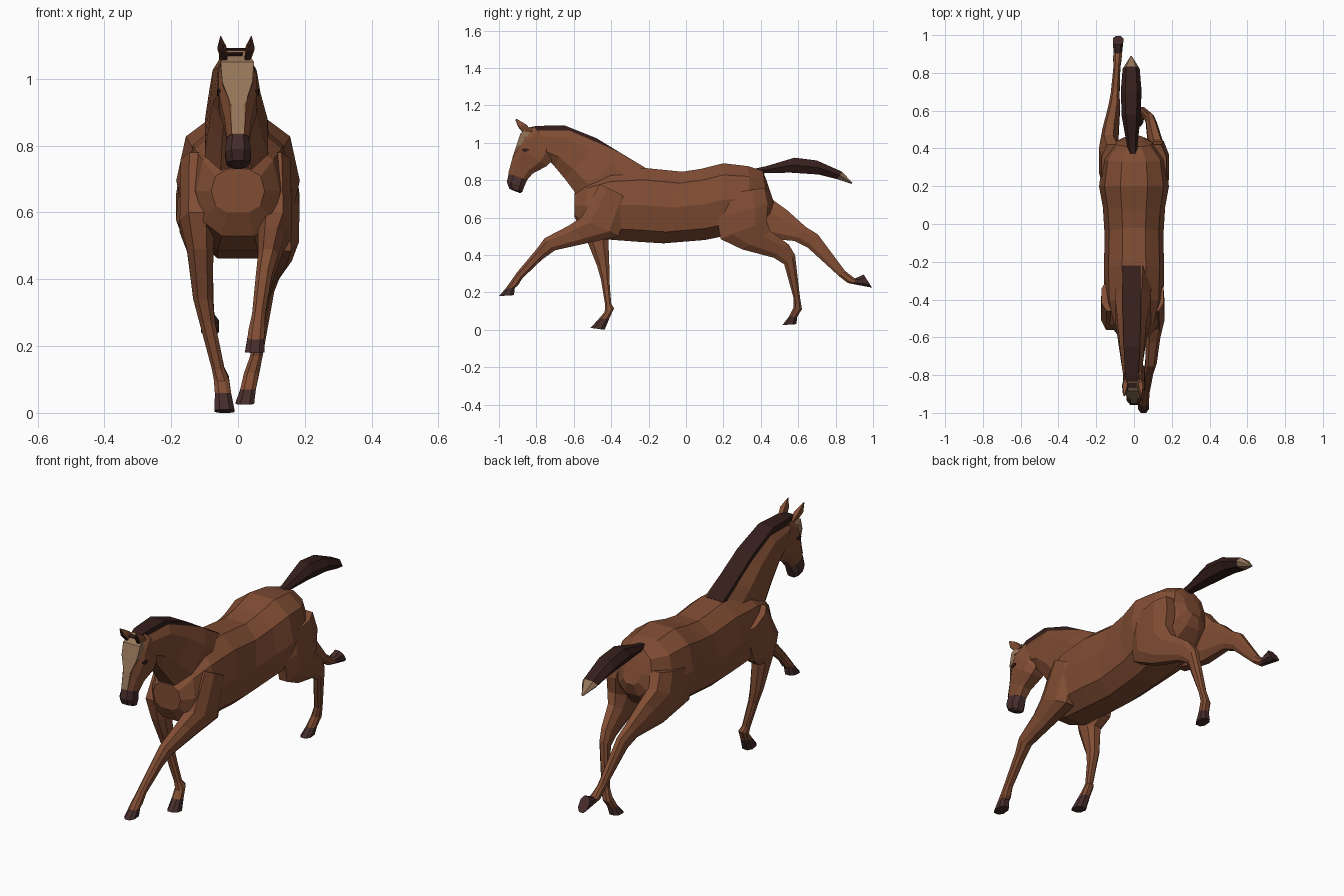
import bpy, bmesh, math
from mathutils import Vector


def material(name, rgb):
    m = bpy.data.materials.new(name)
    m.diffuse_color = (*rgb, 1)
    return m


COAT = material("coat", (0.22, 0.075, 0.034))
DARK = material("dark_hair", (0.035, 0.013, 0.011))
HOOF = material("hoof", (0.06, 0.026, 0.024))
TAN = material("tan", (0.30, 0.18, 0.10))


def loft(name, rings, mat, n=8, p=0.8):
    """Skin rings (x, half_width, y1, z1, y2, z2): each spans two side-view outline points."""
    bm = bmesh.new()
    loops = []
    for x, w, y1, z1, y2, z2 in rings:
        a, b = Vector((x, y1, z1)), Vector((x, y2, z2))
        mid, half = (a + b) / 2, (a - b) / 2
        loop = []
        for i in range(n):
            t = 2 * math.pi * (i + 0.5) / n
            c, s = math.cos(t), math.sin(t)
            c = math.copysign(abs(c) ** p, c) if abs(c) > 1e-6 else 0
            s = math.copysign(abs(s) ** p, s) if abs(s) > 1e-6 else 0
            if p:  # flattest sides reach the outline exactly
                c /= math.cos(math.pi / n) ** p
            loop.append(bm.verts.new(mid + half * c + Vector((w * s, 0, 0))))
        loops.append(loop)
    for l, m in zip(loops, loops[1:]):
        for i in range(n):
            j = (i + 1) % n
            bm.faces.new((l[i], l[j], m[j], m[i]))
    bm.faces.new(loops[0])
    bm.faces.new(loops[-1])
    bmesh.ops.recalc_face_normals(bm, faces=bm.faces)
    me = bpy.data.meshes.new(name)
    bm.to_mesh(me)
    bm.free()
    me.materials.append(mat)
    ob = bpy.data.objects.new(name, me)
    bpy.context.collection.objects.link(ob)
    return ob


def leg(name, rings):
    """Leg whose last two rings form the hoof."""
    loft(name, rings[:-1], COAT, 8)
    loft(name + "_hoof", rings[-2:], HOOF, 8)


# Trunk from chest to rump
loft("body", [
    (0, .08, -.595, .73, -.595, .60),
    (0, .125, -.52, .80, -.56, .53),
    (0, .155, -.40, .85, -.45, .485),
    (0, .16, -.22, .865, -.25, .47),
    (0, .155, -.02, .845, -.12, .462),
    (0, .165, .08, .86, .10, .48),
    (0, .185, .20, .89, .20, .50),
    (0, .165, .33, .875, .36, .53),
    (0, .10, .41, .85, .45, .62),
    (0, .05, .43, .80, .47, .68)], COAT, 10)

# Neck and head
loft("neck", [
    (0, .10, -.20, .855, -.55, .60),
    (-.005, .10, -.33, .93, -.59, .73),
    (-.01, .082, -.46, 1.01, -.65, .81),
    (-.01, .07, -.62, 1.08, -.70, .87),
    (-.008, .055, -.80, 1.075, -.75, .92)], COAT)
loft("head", [
    (-.005, .048, -.81, 1.085, -.72, .98),
    (-.002, .060, -.885, 1.045, -.72, .90),
    (0, .060, -.905, .98, -.745, .875),
    (0, .043, -.93, .90, -.82, .835),
    (0, .035, -.948, .835, -.85, .80)], COAT, 8, 0.65)
loft("muzzle", [
    (0, .035, -.948, .835, -.85, .80),
    (0, .042, -.958, .79, -.865, .765),
    (0, .036, -.945, .755, -.875, .738),
    (0, .022, -.925, .745, -.885, .73)], HOOF)
loft("face_blaze", [
    (-.004, .030, -.835, 1.085, -.81, 1.05),
    (-.002, .050, -.885, 1.050, -.86, 1.03),
    (-.002, .045, -.905, .99, -.87, .98),
    (0, .020, -.928, .92, -.90, .91),
    (0, .018, -.950, .837, -.92, .83)], TAN, 4, 0)

# Ears and eyes, one pair each
for side, s in (("left", -1), ("right", 1)):
    o = -.006
    loft(side + "_ear", [
        (o + s * .034, .014, -.865, 1.055, -.82, 1.06),
        (o + s * .042, .018, -.892, 1.085, -.855, 1.098),
        (o + s * .046, .002, -.912, 1.128, -.906, 1.128)], COAT, 4, 1)
    loft(side + "_ear_inner", [
        (o + s * .034, .010, -.873, 1.055, -.85, 1.06),
        (o + s * .042, .012, -.898, 1.085, -.87, 1.092),
        (o + s * .046, .002, -.912, 1.122, -.906, 1.122)], DARK, 4, 1)
    loft(side + "_eye", [
        (s * .054, .010, -.878, .965, -.872, .955),
        (s * .055, .012, -.860, .970, -.858, .950),
        (s * .054, .009, -.840, .966, -.838, .960)], DARK, 4, 1)

# Mane strip along the crest
loft("mane", [
    (-.012, .050, -.22, .868, -.22, .84),
    (-.012, .050, -.34, .940, -.32, .90),
    (-.012, .048, -.48, 1.025, -.46, .98),
    (-.012, .043, -.65, 1.093, -.63, 1.05),
    (-.012, .036, -.80, 1.090, -.79, 1.05),
    (-.010, .022, -.865, 1.075, -.84, 1.05)], DARK, 4, 0)

# Tail streaming backwards with a pale tip
tail = [
    (-.005, .02, .36, .86, .36, .83),
    (-.010, .03, .43, .875, .43, .838),
    (-.015, .05, .58, .92, .56, .84),
    (-.015, .055, .70, .905, .71, .83),
    (-.015, .045, .835, .845, .81, .805),
    (-.015, .004, .89, .785, .885, .78)]
loft("tail", tail[:-1], DARK, 6)
loft("tail_tip", tail[-2:], TAN, 6)

# Four legs, each in its own galloping pose
leg("right_front_leg", [
    (.105, .055, -.46, .78, -.30, .70),
    (.110, .055, -.56, .60, -.36, .50),
    (.100, .042, -.63, .555, -.52, .465),
    (.090, .032, -.755, .49, -.70, .425),
    (.078, .026, -.80, .43, -.77, .375),
    (.062, .021, -.905, .305, -.875, .275),
    (.056, .026, -.94, .255, -.90, .235),
    (.053, .027, -.965, .22, -.915, .225),
    (.050, .031, -1.0, .18, -.92, .185)])
leg("left_front_leg", [
    (-.120, .055, -.46, .78, -.30, .70),
    (-.122, .056, -.56, .60, -.36, .52),
    (-.113, .042, -.535, .49, -.415, .48),
    (-.105, .031, -.475, .34, -.41, .34),
    (-.092, .025, -.455, .27, -.41, .27),
    (-.060, .020, -.432, .13, -.40, .14),
    (-.050, .024, -.435, .095, -.385, .115),
    (-.045, .026, -.465, .06, -.41, .06),
    (-.040, .032, -.51, .01, -.435, .0)])
leg("right_hind_leg", [
    (.115, .060, .17, .72, .42, .76),
    (.130, .058, .165, .60, .44, .67),
    (.135, .050, .185, .485, .43, .585),
    (.122, .042, .30, .43, .45, .53),
    (.095, .031, .47, .385, .55, .455),
    (.085, .025, .525, .35, .583, .40),
    (.055, .020, .575, .17, .61, .17),
    (.040, .024, .575, .12, .62, .11),
    (.030, .025, .55, .07, .595, .07),
    (.020, .030, .515, .025, .59, .03)])
leg("left_hind_leg", [
    (-.115, .060, .17, .72, .42, .76),
    (-.135, .054, .20, .54, .47, .69),
    (-.125, .045, .40, .49, .54, .64),
    (-.105, .033, .58, .475, .64, .55),
    (-.100, .025, .65, .44, .705, .51),
    (-.090, .019, .82, .285, .85, .315),
    (-.088, .024, .865, .25, .895, .28),
    (-.086, .024, .90, .243, .905, .275),
    (-.084, .029, .995, .225, .95, .295)])
